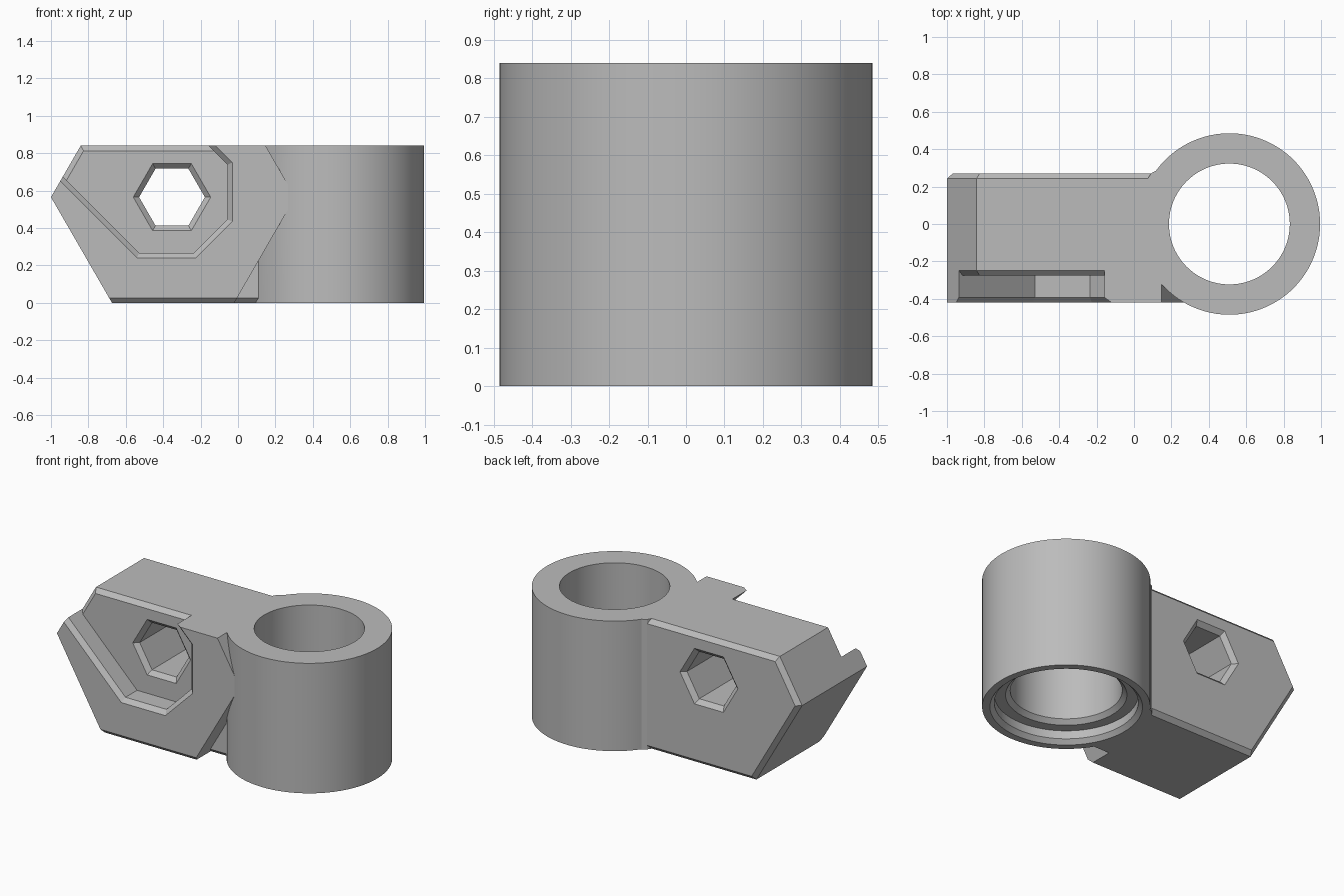
import bpy, bmesh, math
from mathutils import Vector

if "Cube" in bpy.data.objects:
    bpy.data.objects.remove(bpy.data.objects["Cube"])

HEIGHT = 0.84
BEVEL = 0.027
TUBE_X = 0.51
HEX_X, HEX_Z, HEX_R = -0.347, 0.565, 0.653
SLOPE = math.sqrt(3)

grey = bpy.data.materials.new("plain grey")
grey.use_nodes = True
colour = (0.5, 0.5, 0.5, 1)
grey.diffuse_color = colour
grey.node_tree.nodes["Principled BSDF"].inputs["Base Color"].default_value = colour


def finish(name, bm):
    bmesh.ops.recalc_face_normals(bm, faces=bm.faces)
    mesh = bpy.data.meshes.new(name)
    bm.to_mesh(mesh)
    bm.free()
    mesh.materials.append(grey)
    obj = bpy.data.objects.new(name, mesh)
    bpy.context.collection.objects.link(obj)
    return obj


def inset(points, d):
    """Move every side of a counter-clockwise outline inwards by d."""
    result = []
    for i, p in enumerate(points):
        p = Vector(p)
        a = (p - Vector(points[i - 1])).normalized()
        b = (Vector(points[(i + 1) % len(points)]) - p).normalized()
        na, nb = Vector((-a.y, a.x)), Vector((-b.y, b.x))
        result.append(p + (na + nb) * d / (1 + na.dot(nb)))
    return result


def loft(name, rings):
    """Solid through (y, outline in x and z) rings."""
    bm = bmesh.new()
    rows = [[bm.verts.new((x, y, z)) for x, z in pts] for y, pts in rings]
    n = len(rows[0])
    for low, high in zip(rows, rows[1:]):
        for i in range(n):
            j = (i + 1) % n
            bm.faces.new((low[i], low[j], high[j], high[i]))
    bm.faces.new(rows[0])
    bm.faces.new(rows[-1])
    return finish(name, bm)


def lathe(name, profile, steps=128):
    """Closed solid turned about the tube axis from (radius, z) points."""
    bm = bmesh.new()
    rows = []
    for r, z in profile:
        angles = [math.tau * i / steps for i in range(steps)]
        rows.append([bm.verts.new((TUBE_X + r * math.cos(a), r * math.sin(a), z)) for a in angles])
    for low, high in zip(rows, rows[1:]):
        for i in range(steps):
            j = (i + 1) % steps
            bm.faces.new((low[i], low[j], high[j], high[i]))
    bm.faces.new(rows[0])
    bm.faces.new(rows[-1])
    return finish(name, bm)


def combine(target, tool, operation):
    mod = target.modifiers.new(operation.lower(), 'BOOLEAN')
    mod.operation = operation
    mod.solver = 'EXACT'
    mod.object = tool
    bpy.context.view_layer.objects.active = target
    bpy.ops.object.modifier_apply(modifier=mod.name)
    bpy.data.objects.remove(tool)


def hexagon_x(z, side):
    """x of the sloping hexagon side at height z."""
    return HEX_X + side * (HEX_R - abs(z - HEX_Z) / SLOPE)


# Main arm: pointed left end, bevelled on front and back
arm_outline = [(hexagon_x(0, -1), 0), (0.16, 0), (0.16, HEIGHT),
               (hexagon_x(HEIGHT, -1), HEIGHT), (HEX_X - HEX_R, HEX_Z)]
front, back, lip = -0.275, 0.27, -0.42
arm = loft("clamp_bracket", [
    (front, inset(arm_outline, BEVEL)), (front + BEVEL, arm_outline),
    (back - BEVEL, arm_outline), (back, inset(arm_outline, BEVEL))])


# Raised hexagonal lip on the front, bevelled along its lower edge
def lip_outline(bottom):
    return [(hexagon_x(bottom, -1), bottom), (hexagon_x(bottom, 1), bottom),
            (HEX_X + HEX_R, HEX_Z), (hexagon_x(HEIGHT, 1), HEIGHT),
            (hexagon_x(HEIGHT, -1), HEIGHT), (HEX_X - HEX_R, HEX_Z)]


front_lip = loft("front_lip", [(lip, lip_outline(BEVEL)), (lip + BEVEL, lip_outline(0)),
                               (front + 0.03, lip_outline(0))])

# Pocket through the lip, open at the top left, with a bevelled mouth
pocket_outline = [(-0.54, 0.24), (-0.225, 0.24), (-0.03, 0.435),
                  (-0.03, 0.75), (-0.23, 0.95), (-1.25, 0.95)]
pocket = loft("pocket_cutter", [(y, inset(pocket_outline, d)) for y, d in (
    (lip - BEVEL, -BEVEL), (lip + BEVEL, BEVEL), (-0.2, BEVEL))])
combine(front_lip, pocket, 'DIFFERENCE')
combine(arm, front_lip, 'UNION')

# Tube body and the small web behind its joint
tube = lathe("tube", [(0.485, 0), (0.485, HEIGHT)])
combine(arm, tube, 'UNION')
web = loft("joint_web", [(y, [(x0, 0), (x1, 0), (x1, HEIGHT), (x0, HEIGHT)])
                         for y, x0, x1 in ((0.22, 0.06, 0.2), (0.27, 0.09, 0.2), (0.292, 0.13, 0.2))])
combine(arm, web, 'UNION')

# Stepped bore of the tube
bore = lathe("bore_cutter", [(0.467, -BEVEL), (0.44, 0), (0.415, BEVEL), (0.415, 0.08),
                             (0.35, 0.08), (0.323, 0.107), (0.323, 1)])
combine(arm, bore, 'DIFFERENCE')

# Hexagonal bolt hole, bevelled at both ends
hole_outline = [(-0.353 + 0.207 * math.cos(i * math.pi / 3),
                 HEX_Z + 0.207 * math.sin(i * math.pi / 3)) for i in range(6)]
hole = loft("hole_cutter", [(y, inset(hole_outline, d)) for y, d in (
    (front - BEVEL, -BEVEL), (front + BEVEL, BEVEL),
    (back - BEVEL, BEVEL), (back + BEVEL, -BEVEL))])
combine(arm, hole, 'DIFFERENCE')

# Smooth round walls, keep edges sharp
bpy.ops.object.select_all(action='DESELECT')
arm.select_set(True)
bpy.context.view_layer.objects.active = arm
bpy.ops.object.shade_smooth_by_angle(angle=math.radians(25))
